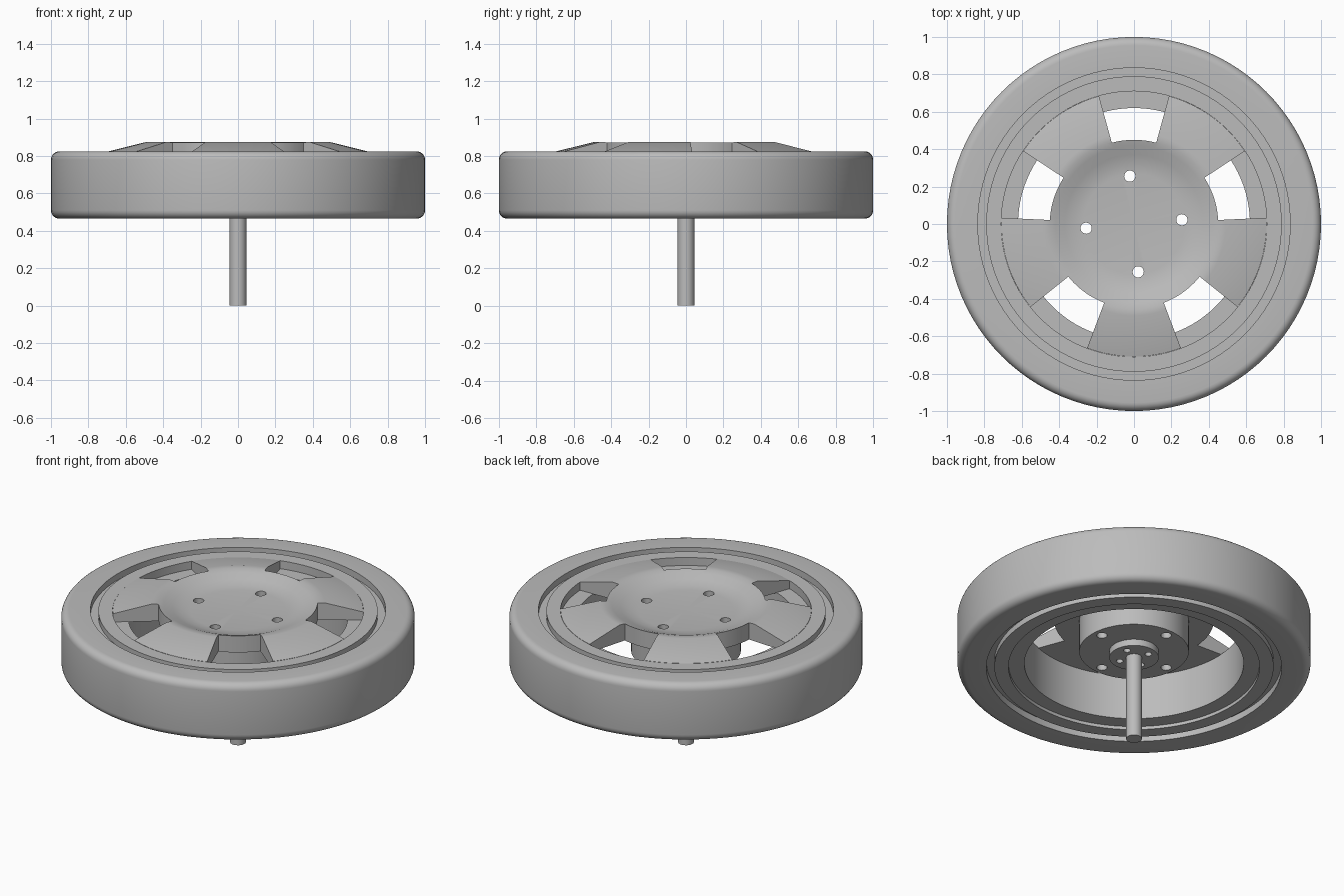
import bpy
import bmesh
from math import cos, sin, pi, radians

if "Cube" in bpy.data.objects:
    bpy.data.objects.remove(bpy.data.objects["Cube"])

grey = bpy.data.materials.new("light_grey")
grey.use_nodes = True
grey.diffuse_color = (0.5, 0.5, 0.5, 1)
grey.node_tree.nodes["Principled BSDF"].inputs["Base Color"].default_value = (0.5, 0.5, 0.5, 1)


def new_object(name, bm):
    bmesh.ops.remove_doubles(bm, verts=bm.verts, dist=1e-5)
    bmesh.ops.recalc_face_normals(bm, faces=bm.faces)
    mesh = bpy.data.meshes.new(name)
    bm.to_mesh(mesh)
    bm.free()
    mesh.materials.append(grey)
    obj = bpy.data.objects.new(name, mesh)
    bpy.context.collection.objects.link(obj)
    return obj


def lathe(name, profile, steps=96):
    """Spin a closed (radius, height) outline around the z axis."""
    bm = bmesh.new()
    verts = [bm.verts.new((r, 0, z)) for r, z in profile]
    edges = [bm.edges.new((verts[i - 1], v)) for i, v in enumerate(verts)
             if not (profile[i - 1][0] == 0 and profile[i][0] == 0)]
    bmesh.ops.spin(bm, geom=verts + edges, cent=(0, 0, 0), axis=(0, 0, 1),
                   angle=2 * pi, steps=steps, use_duplicate=False)
    return new_object(name, bm)


def prism(name, outline, low, high):
    """Extrude a flat outline upwards."""
    bm = bmesh.new()
    face = bm.faces.new([bm.verts.new((x, y, low)) for x, y in outline])
    top = bmesh.ops.extrude_face_region(bm, geom=[face])["geom"]
    for v in top:
        if isinstance(v, bmesh.types.BMVert):
            v.co.z = high
    return new_object(name, bm)


def select_only(obj):
    bpy.ops.object.select_all(action='DESELECT')
    obj.select_set(True)
    bpy.context.view_layer.objects.active = obj


def cut(obj, cutter):
    cutter.hide_render = True
    select_only(obj)
    mod = obj.modifiers.new("cut", 'BOOLEAN')
    mod.operation = 'DIFFERENCE'
    mod.solver = 'EXACT'
    mod.object = cutter
    bpy.ops.object.modifier_apply(modifier=mod.name)
    bpy.data.objects.remove(cutter)


def cut_holes(obj, ring, radius, start, low, high):
    for k in range(4):
        a = radians(start + 90 * k)
        outline = [(ring * cos(a) + radius * cos(t * pi / 10),
                    ring * sin(a) + radius * sin(t * pi / 10)) for t in range(20)]
        cut(obj, prism("hole_cutter", outline, low, high))


def arc(radius, start, end, n=12):
    return [(radius * cos(radians(start + (end - start) * i / n)),
             radius * sin(radians(start + (end - start) * i / n))) for i in range(n + 1)]


# Tyre with rounded shoulders
BOTTOM, TOP, ROUND = 0.465, 0.825, 0.045
shoulder = [(1 - ROUND + ROUND * sin(i * pi / 12), TOP - ROUND + ROUND * cos(i * pi / 12))
            for i in range(7)]
lower = [(r, BOTTOM + TOP - z) for r, z in reversed(shoulder)]
tyre = lathe("tyre", [(0.835, TOP)] + shoulder + lower + [(0.835, BOTTOM)])

# Rim barrel: flange, groove floors against the tyre, ledge under the windows
rim = lathe("rim", [(0.84, 0.785), (0.79, 0.785), (0.79, 0.82), (0.71, 0.82), (0.71, 0.77),
                    (0.62, 0.77), (0.62, 0.49), (0.71, 0.49), (0.71, 0.47), (0.79, 0.47),
                    (0.79, 0.505), (0.84, 0.505)])

# Dished wheel face with its rear drum
disc = lathe("wheel_disc", [(0, 0.822), (0.27, 0.822), (0.32, 0.828), (0.37, 0.843), (0.42, 0.863),
                            (0.455, 0.873), (0.49, 0.875), (0.709, 0.821), (0.709, 0.768),
                            (0.31, 0.768), (0.31, 0.57), (0, 0.57)])

# Five windows between the spokes
for k in range(5):
    mid = 90 + 72 * k
    wedge = arc(0.45, mid - 15.3, mid + 15.3) + arc(0.73, mid + 15.3, mid - 15.3)
    cut(disc, prism("window_cutter", wedge, 0.7, 1))

# Bolt holes through the drum
cut_holes(disc, 0.257, 0.03, 5, 0.5, 1)

# Small rear hub with shallow bolt holes
hub = lathe("rear_hub", [(0, 0.575), (0.14, 0.575), (0.14, 0.53), (0, 0.53)], 48)
cut_holes(hub, 0.09, 0.02, 24, 0.5, 0.56)

# Axle
axle = lathe("axle", [(0, 0.54), (0.045, 0.54), (0.045, 0), (0, 0)], 32)

for part in (tyre, rim, disc, hub, axle):
    select_only(part)
    bpy.ops.object.shade_smooth_by_angle(angle=radians(25))
